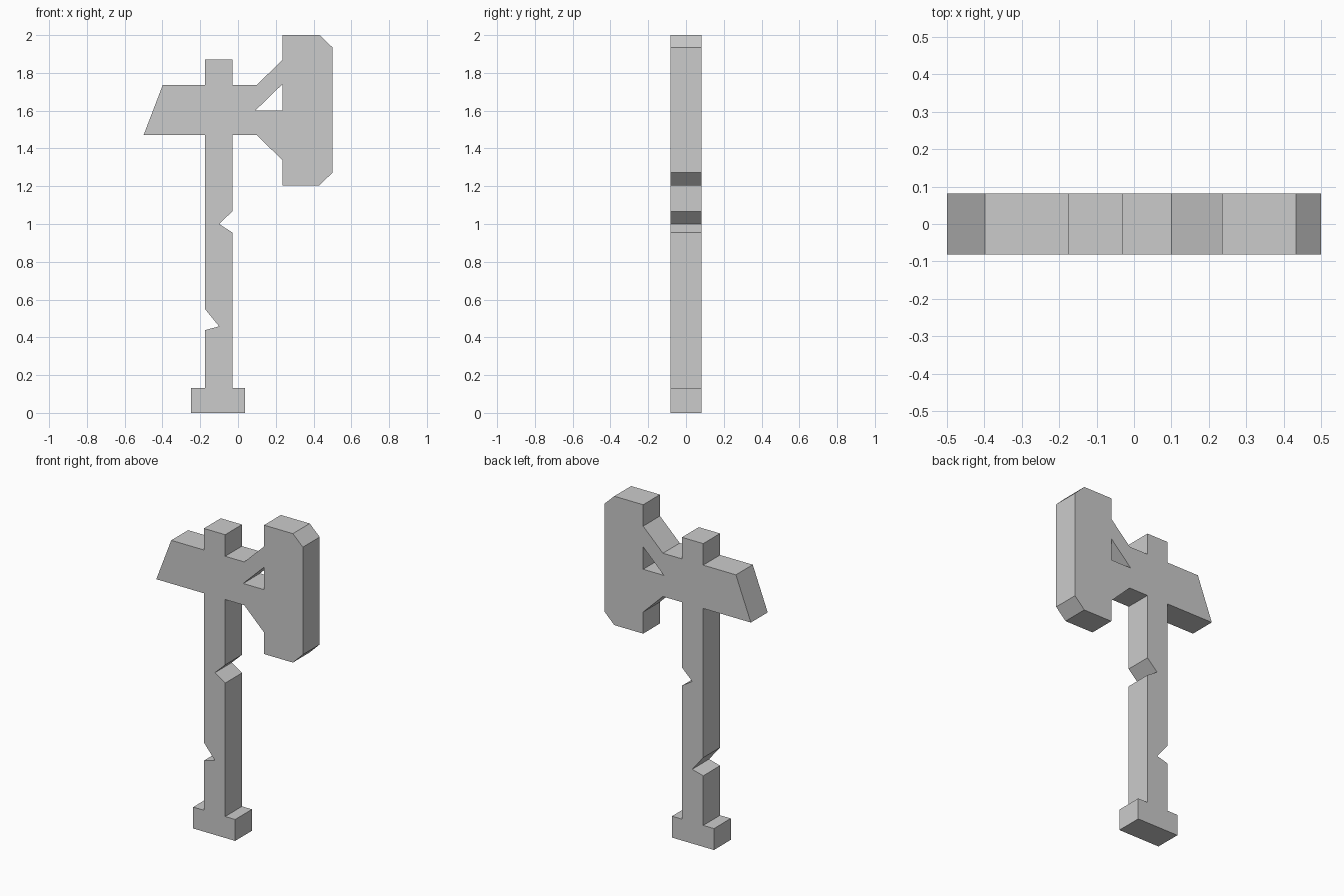
import bpy
import bmesh

cube = bpy.data.objects.get("Cube")
if cube:
    bpy.data.objects.remove(cube, do_unlink=True)

HALF_DEPTH = 0.082

stone = bpy.data.materials.new("plain_grey")
stone.use_nodes = True
grey = (0.6, 0.6, 0.6, 1.0)
stone.diffuse_color = grey
stone.node_tree.nodes["Principled BSDF"].inputs["Base Color"].default_value = grey


def slab(name, outline):
    """Extrude an x-z outline through the full depth of the axe."""
    bm = bmesh.new()
    face = bm.faces.new([bm.verts.new((x, -HALF_DEPTH, z)) for x, z in outline])
    grown = bmesh.ops.extrude_face_region(bm, geom=[face], use_keep_orig=True)
    moved = [v for v in grown["geom"] if isinstance(v, bmesh.types.BMVert)]
    bmesh.ops.translate(bm, verts=moved, vec=(0, 2 * HALF_DEPTH, 0))
    bmesh.ops.recalc_face_normals(bm, faces=bm.faces)
    mesh = bpy.data.meshes.new(name)
    bm.to_mesh(mesh)
    bm.free()
    mesh.materials.append(stone)
    obj = bpy.data.objects.new(name, mesh)
    bpy.context.collection.objects.link(obj)
    return obj


left, right = -0.175, -0.03      # sides of the shaft
low, high = 1.47, 1.737          # height range of the head's middle
back = 0.235                     # rear edge of the blade

# Foot of the handle
slab("pommel", [(-0.248, 0), (0.038, 0), (0.038, 0.132), (-0.248, 0.132)])

# Shaft with a notch chipped out of each side
slab("handle", [
    (left, 0.132), (right, 0.132),
    (right, 0.955), (-0.1, 1.0), (right, 1.067),
    (right, 1.87), (left, 1.87),
    (left, 0.55), (-0.1, 0.458), (left, 0.438)])

# Slanted spike behind the shaft
slab("back_spike", [(-0.5, low), (left, low), (left, high), (-0.398, high)])

# Flared neck, its triangular opening closed by the blade
slab("blade_neck", [
    (right, low), (0.1, low), (back, 1.338), (back, 1.602),
    (0.093, 1.602), (back, 1.74), (back, 1.868), (0.1, high), (right, high)])

# Blade with clipped outer corners
slab("blade", [
    (back, 1.205), (0.432, 1.205), (0.5, 1.272),
    (0.5, 1.935), (0.432, 2.0), (back, 2.0)])
